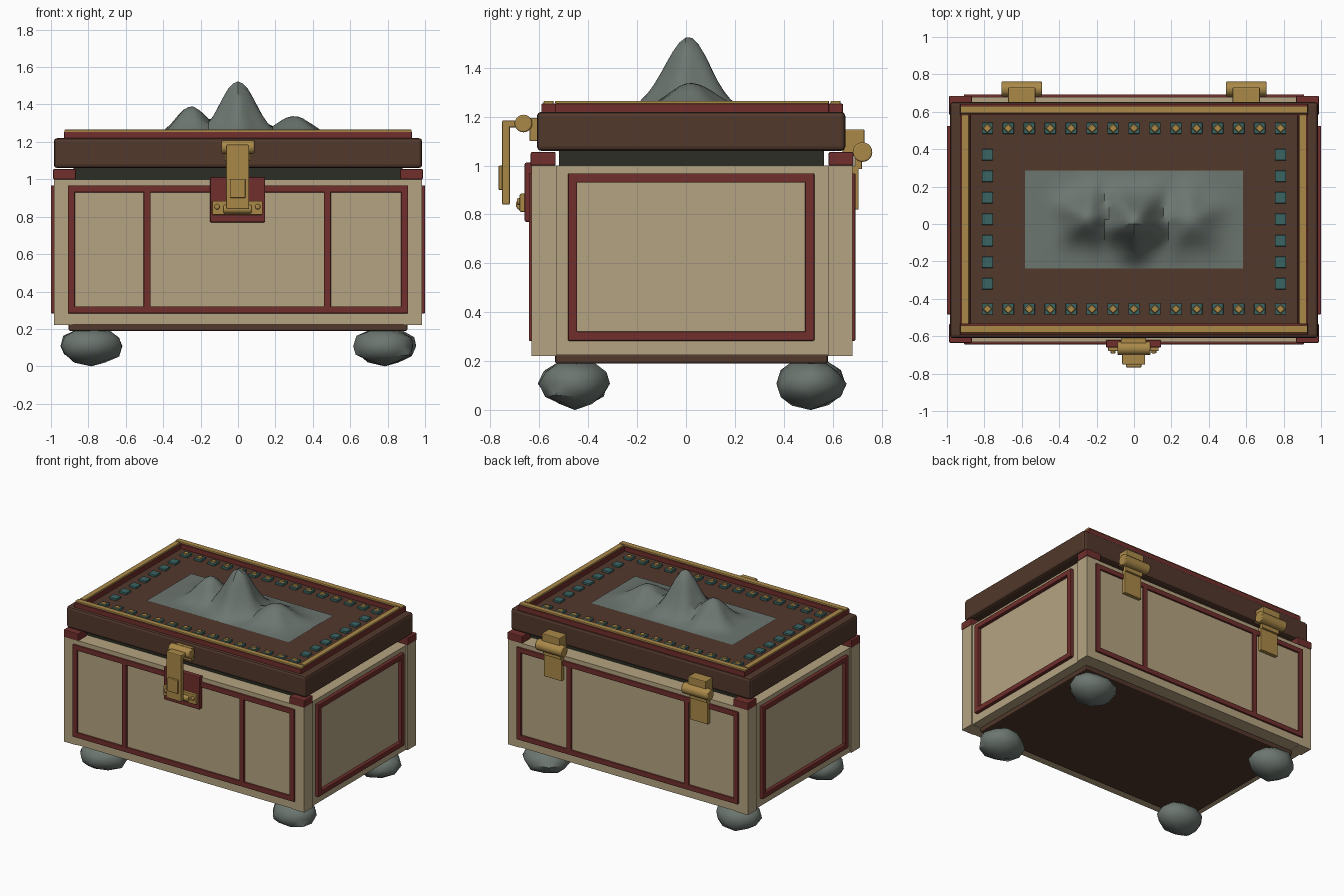
import bpy, bmesh, math, random
from mathutils import Vector

random.seed(4)
if "Cube" in bpy.data.objects:
    bpy.data.objects.remove(bpy.data.objects["Cube"], do_unlink=True)

CY = 0.025  # middle of the chest in y


def material(name, r, g, b):
    m = bpy.data.materials.new(name)
    m.use_nodes = True
    m.diffuse_color = (r, g, b, 1)
    m.node_tree.nodes["Principled BSDF"].inputs["Base Color"].default_value = (r, g, b, 1)
    return m


beige = material("beige_panel", 0.46, 0.37, 0.22)
brown = material("brown_wood", 0.085, 0.04, 0.025)
red = material("dark_red_trim", 0.16, 0.028, 0.025)
gold = material("aged_gold", 0.40, 0.25, 0.066)
teal = material("teal_stone", 0.042, 0.127, 0.122)
stone = material("grey_stone", 0.15, 0.18, 0.162)
dark = material("dark_seal", 0.025, 0.027, 0.018)


def finish(bm, name, mat, bevel=0, smooth=False):
    me = bpy.data.meshes.new(name)
    bm.to_mesh(me)
    bm.free()
    me.materials.append(mat)
    ob = bpy.data.objects.new(name, me)
    bpy.context.collection.objects.link(ob)
    if bevel:
        mod = ob.modifiers.new("bevel", "BEVEL")
        mod.width, mod.segments = bevel, 2
    if smooth:
        bpy.ops.object.select_all(action="DESELECT")
        ob.select_set(True)
        bpy.context.view_layer.objects.active = ob
        bpy.ops.object.shade_smooth_by_angle(angle=math.radians(40))
    return ob


def box(name, mat, x, y, z, bevel=0):
    bm = bmesh.new()
    bmesh.ops.create_cube(bm, size=1)
    for v in bm.verts:
        v.co = [a + (b - a) * (c + 0.5) for (a, b), c in zip((x, y, z), v.co)]
    return finish(bm, name, mat, bevel)


def barrel(name, mat, centre, radius, length, axis="X"):
    bm = bmesh.new()
    bmesh.ops.create_cone(bm, cap_ends=True, segments=20, radius1=radius,
                          radius2=radius, depth=length)
    for v in bm.verts:
        a, b, c = v.co
        v.co = Vector((c, a, b) if axis == "X" else (b, c, a)) + Vector(centre)
    return finish(bm, name, mat, 0.006, True)


# Body, corner posts, base and the seal under the lid
box("body", beige, (-0.975, 0.975), (-0.63, 0.68), (0.225, 1.0))
box("base_board", brown, (-0.905, 0.905), (-0.535, 0.58), (0.19, 0.23), 0.008)
box("lid_seal", dark, (-0.88, 0.88), (-0.52, 0.565), (0.99, 1.06))
for sx in (-1, 1):
    for sy in (-1, 1):
        xs = sorted((sx * 0.885, sx * 0.985))
        ys = sorted((CY + sy * 0.555, CY + sy * 0.656))
        box("corner_post", beige, xs, ys, (0.222, 1.0))
        xs = sorted((sx * 0.867, sx * 0.988))
        ys = sorted((CY + sy * 0.558, CY + sy * 0.66))
        box("corner_cap", red, xs, ys, (1.0, 1.055), 0.005)

# Red framing on the four walls
LOW, HIGH, W = 0.283, 0.968, 0.038
for name, ys in (("front", (-0.643, -0.62)), ("back", (0.67, 0.693))):
    for z in (LOW, HIGH - W):
        box(name + "_rail", red, (-0.91, 0.91), ys, (z, z + W), 0.005)
    for x in (-0.891, -0.486, 0.478, 0.891):
        box(name + "_stile", red, (x - W / 2, x + W / 2), ys, (LOW, HIGH), 0.005)
for sx in (-1, 1):
    xs = sorted((sx * 0.96, sx))
    for z in (LOW, HIGH - W):
        box("side_rail", red, xs, (-0.483, 0.525), (z, z + W), 0.005)
    for y in (-0.483, 0.525 - W):
        box("side_stile", red, xs, (y, y + W), (LOW, HIGH), 0.005)

# Lid with a red rim topped in gold
box("lid", brown, (-0.985, 0.985), (-0.61, 0.652), (1.06, 1.22), 0.018)
for sy in (-1, 1):
    y = CY + sy * 0.587
    box("lid_rim_long", red, (-0.93, 0.93), (y - 0.03, y + 0.03), (1.215, 1.253), 0.004)
    box("rim_gold_long", gold, (-0.928, 0.928), (y - 0.02, y + 0.02), (1.25, 1.265), 0.004)
for sx in (-1, 1):
    x = sx * 0.903
    box("lid_rim_short", red, (x - 0.028, x + 0.028), (-0.535, 0.585), (1.215, 1.253), 0.004)
    box("rim_gold_short", gold, (x - 0.02, x + 0.02), (-0.535, 0.585), (1.25, 1.265), 0.004)


# Square inlays around the lid, with gold diamonds on the long rows
def inlay(x, y, diamond):
    box("teal_inlay", teal, (x - 0.03, x + 0.03), (y - 0.03, y + 0.03), (1.215, 1.235), 0.004)
    if diamond:
        bm = bmesh.new()
        bmesh.ops.create_cone(bm, cap_ends=True, segments=4, radius1=0.027,
                              radius2=0.02, depth=0.008)
        bmesh.ops.translate(bm, verts=bm.verts, vec=(x, y, 1.238))
        finish(bm, "gold_diamond", gold)


for i in range(15):
    for y in (-0.455, 0.512):
        inlay((i - 7) * 0.112, y, True)
for i in range(7):
    for x in (-0.784, 0.784):
        inlay(x, CY + (i - 3) * 0.115, False)

# Mountain relief: a grid raised by three peaks
PEAKS = ((0, 0.012, 0.30, 0.092), (-0.25, 0.035, 0.165, 0.085), (0.3, 0.02, 0.112, 0.095))
bm = bmesh.new()
bmesh.ops.create_grid(bm, x_segments=44, y_segments=20, size=1)
for v in bm.verts:
    x, y = v.co.x * 0.583, CY + v.co.y * 0.262
    h = 0
    for px, py, top, s in PEAKS:
        angle = math.atan2(y - py, x - px)
        d = math.hypot(x - px, y - py) * (1 + 0.07 * math.sin(5 * angle + px * 9))
        h = max(h, top * math.exp(-d * d / (2 * s * s)))
    edge = min(1, (1 - abs(v.co.y)) * 5)
    v.co = (x, y, 1.226 + h * edge)
finish(bm, "mountain_relief", stone, 0, True)

# Rock feet
for sx in (-1, 1):
    for y in (-0.455, 0.51):
        bm = bmesh.new()
        bmesh.ops.create_icosphere(bm, subdivisions=2, radius=1)
        for v in bm.verts:
            k = random.uniform(0.92, 1.06)
            v.co = (sx * 0.785 + v.co.x * 0.168 * k, y + v.co.y * 0.145 * k,
                    max(0, 0.108 + v.co.z * 0.1 * k))
        low = min(bm.verts, key=lambda v: v.co.z)
        low.co.z = 0
        finish(bm, "rock_foot", stone, 0, True)

# Front latch
box("latch_plate", red, (-0.15, 0.145), (-0.66, -0.62), (0.77, 1.012), 0.006)
box("latch_mount", gold, (-0.07, 0.065), (-0.64, -0.6), (1.1, 1.195), 0.005)
barrel("latch_barrel", gold, (0, -0.665, 1.172), 0.036, 0.175)
box("latch_arm", gold, (-0.063, 0.06), (-0.752, -0.665), (1.155, 1.185), 0.006)
box("latch_strap", gold, (-0.063, 0.06), (-0.752, -0.72), (0.84, 1.18), 0.006)
box("latch_button", gold, (-0.043, 0.04), (-0.767, -0.745), (0.9, 1.0), 0.005)
box("hasp_base", gold, (-0.138, 0.132), (-0.68, -0.65), (0.81, 0.885), 0.005)
barrel("hasp_barrel", gold, (-0.003, -0.672, 0.84), 0.024, 0.15)
for x in (-0.112, 0.106):
    barrel("hasp_rivet", gold, (x, -0.684, 0.853), 0.014, 0.016, "Y")

# Rear hinges
for x in (-0.6, 0.6):
    box("hinge_block", gold, (x - 0.073, x + 0.073), (0.64, 0.73), (1.05, 1.148), 0.005)
    barrel("hinge_barrel", gold, (x, 0.722, 1.055), 0.04, 0.217)
    box("hinge_neck", gold, (x - 0.073, x + 0.073), (0.69, 0.72), (0.985, 1.05), 0.004)
    box("hinge_leaf", gold, (x - 0.073, x + 0.073), (0.675, 0.706), (0.82, 1.0), 0.004)
